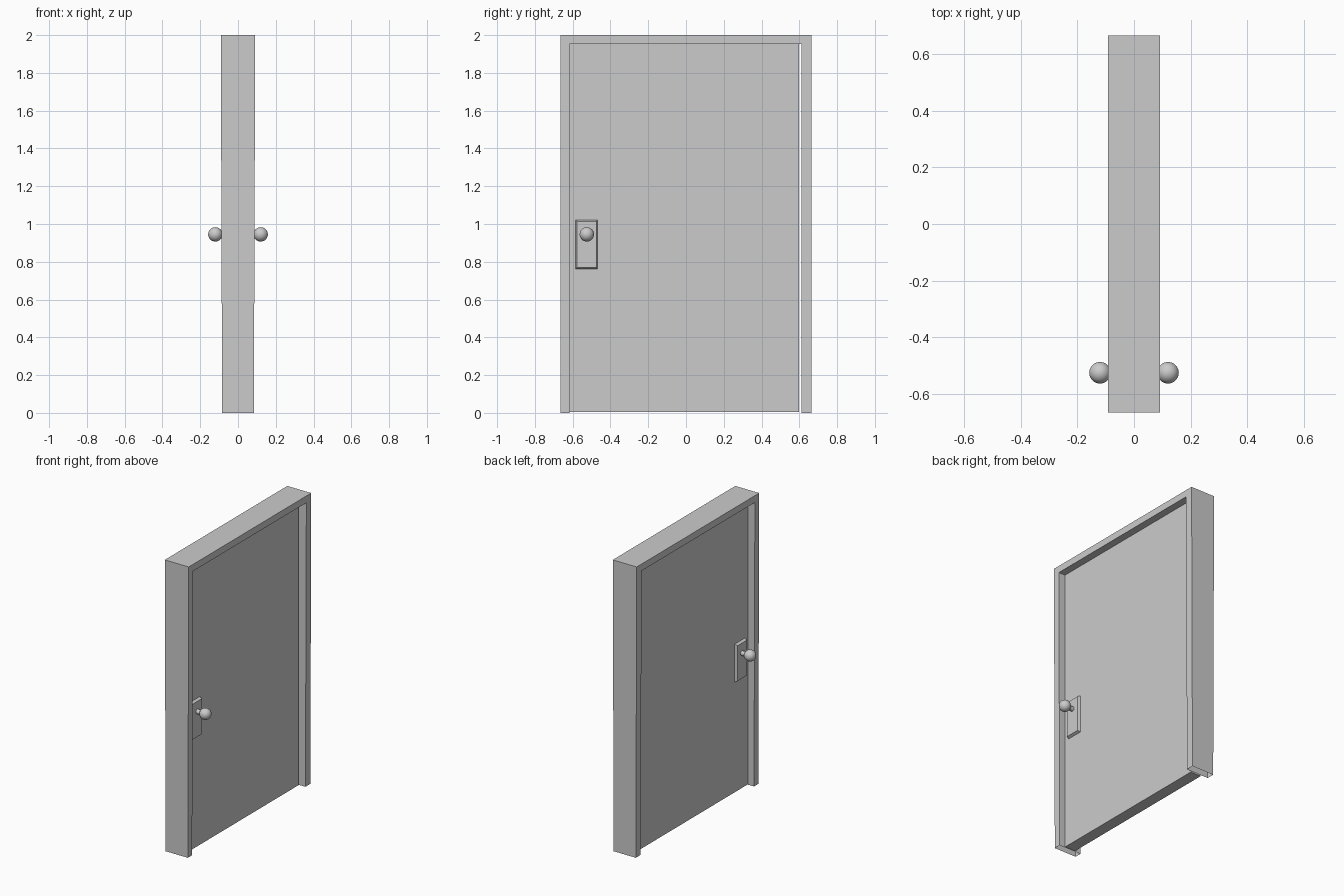
import bpy
import bmesh
import math
from mathutils import Matrix

cube = bpy.data.objects.get("Cube")
if cube:
    bpy.data.objects.remove(cube)

# Single grey finish
grey = bpy.data.materials.new("light_grey")
colour = (0.6, 0.6, 0.6, 1.0)
grey.diffuse_color = colour
grey.use_nodes = True
grey.node_tree.nodes["Principled BSDF"].inputs["Base Color"].default_value = colour


def finish(name, bm):
    bmesh.ops.recalc_face_normals(bm, faces=bm.faces)
    mesh = bpy.data.meshes.new(name)
    bm.to_mesh(mesh)
    bm.free()
    mesh.materials.append(grey)
    obj = bpy.data.objects.new(name, mesh)
    bpy.context.collection.objects.link(obj)
    return obj


def box(name, x, y, z):
    """Box from (min, max) pairs on each axis."""
    bm = bmesh.new()
    bmesh.ops.create_cube(bm, size=1)
    for v in bm.verts:
        v.co = [lo if c < 0 else hi for c, (lo, hi) in zip(v.co, (x, y, z))]
    return finish(name, bm)


# Door frame: two posts and a lintel, slightly slimmer at the foot, open underneath
HALF, TOP = 0.665, 2.0
LEFT, RIGHT, HEAD = -0.618, 0.612, 1.953
outer = [(-HALF, 0), (-HALF, TOP), (HALF, TOP), (HALF, 0)]
inner = [(LEFT, 0), (LEFT, HEAD), (RIGHT, HEAD), (RIGHT, 0)]


def depth(z):
    return 0.084 + 0.007 * z / TOP


bm = bmesh.new()
rings = {}
for side in (-1, 1):
    for key, loop in (("outer", outer), ("inner", inner)):
        rings[key, side] = [bm.verts.new((side * depth(z), y, z)) for y, z in loop]
strips = [(rings["outer", 1], rings["inner", 1]), (rings["outer", -1], rings["inner", -1]),
          (rings["outer", 1], rings["outer", -1]), (rings["inner", 1], rings["inner", -1])]
for a, b in strips:
    for i in range(3):
        bm.faces.new((a[i], a[i + 1], b[i + 1], b[i]))
finish("door_frame", bm)

# Door leaf, with a narrow gap on the hinge side
DOOR = 0.04
box("door_panel", (-DOOR, DOOR), (LEFT, 0.597), (0.004, HEAD))

# Handle plate, stem and knob on each face of the door
KNOB_Y, KNOB_Z = -0.525, 0.945
for side, label in ((1, "left"), (-1, "right")):
    plate = box("handle_plate_" + label, (-0.018, 0.018), (-0.59, -0.463), (0.755, 1.03))
    for v in plate.data.vertices:
        v.co.x += side * DOOR
        if v.co.x * side > DOOR:
            # chamfered rim
            v.co.y += 0.012 if v.co.y < KNOB_Y else -0.012
            v.co.z += 0.016 if v.co.z < 0.9 else -0.016

    bm = bmesh.new()
    bmesh.ops.create_cone(bm, cap_ends=True, segments=24, radius1=0.016, radius2=0.016, depth=0.08,
                          matrix=Matrix.Translation((side * 0.08, KNOB_Y, KNOB_Z))
                          @ Matrix.Rotation(math.pi / 2, 4, "Y"))
    stem = finish("knob_stem_" + label, bm)

    bm = bmesh.new()
    bmesh.ops.create_uvsphere(bm, u_segments=32, v_segments=16, radius=0.038,
                              matrix=Matrix.Translation((side * 0.12, KNOB_Y, KNOB_Z)))
    knob = finish("knob_" + label, bm)

    for obj in (stem, knob):
        bpy.ops.object.select_all(action="DESELECT")
        obj.select_set(True)
        bpy.context.view_layer.objects.active = obj
        bpy.ops.object.shade_smooth_by_angle(angle=math.radians(40))
